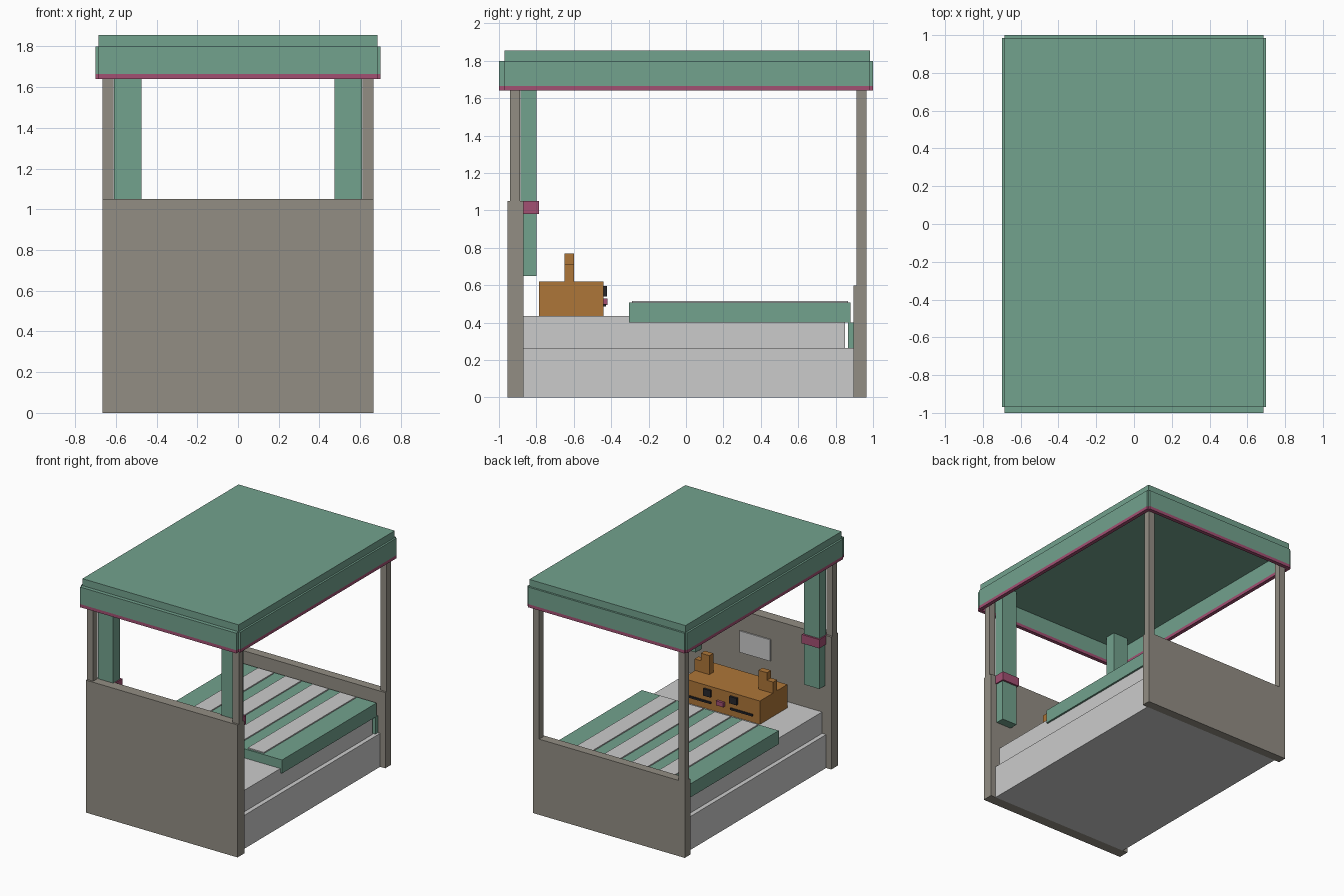
import bpy, bmesh

if "Cube" in bpy.data.objects:
    bpy.data.objects.remove(bpy.data.objects["Cube"])


def material(name, rgb):
    m = bpy.data.materials.new(name)
    m.diffuse_color = (*rgb, 1)
    m.use_nodes = True
    m.node_tree.nodes["Principled BSDF"].inputs["Base Color"].default_value = m.diffuse_color
    return m


WOOD = material("taupe_wood", (0.29, 0.27, 0.23))
GREEN = material("green_fabric", (0.17, 0.36, 0.27))
PINK = material("pink_trim", (0.36, 0.08, 0.17))
ORANGE = material("orange_plush", (0.42, 0.18, 0.04))
DARK = material("dark_detail", (0.02, 0.02, 0.025))


def box(name, x, y, z, mat=None):
    """Box spanning the given (min, max) ranges."""
    bm = bmesh.new()
    bmesh.ops.create_cube(bm, size=1)
    for v in bm.verts:
        v.co = [r[0] if c < 0 else r[1] for c, r in zip(v.co, (x, y, z))]
    me = bpy.data.meshes.new(name)
    bm.to_mesh(me)
    bm.free()
    if mat:
        me.materials.append(mat)
    ob = bpy.data.objects.new(name, me)
    bpy.context.collection.objects.link(ob)
    return ob


def pair(name, x, y, z, mat=None):
    """Two boxes mirrored across x = 0."""
    box(name + "_right", x, y, z, mat)
    box(name + "_left", (-x[1], -x[0]), y, z, mat)


def wide(half):
    return (-half, half)


# bed frame
box("headboard", wide(0.665), (-0.955, -0.87), (0, 1.05), WOOD)
box("footboard", wide(0.665), (0.895, 0.965), (0, 0.6), WOOD)
pair("head_post", (0.612, 0.665), (-0.94, -0.887), (1.05, 1.645), WOOD)
pair("foot_post", (0.612, 0.665), (0.912, 0.965), (0.6, 1.645), WOOD)
pair("head_post_top", (0.612, 0.665), (-0.94, -0.887), (1.645, 1.80), WOOD)
pair("foot_post_top", (0.612, 0.665), (0.912, 0.965), (1.645, 1.80), WOOD)
box("headboard_panel", wide(0.135), (-0.87, -0.86), (0.72, 0.89))

# base and mattress
box("bed_base", wide(0.62), (-0.87, 0.895), (0, 0.265))
box("mattress", wide(0.585), (-0.87, 0.85), (0.265, 0.435))

# striped blanket
box("blanket", wide(0.6), (-0.305, 0.88), (0.40, 0.507), GREEN)
box("blanket_foot_drop", wide(0.6), (0.865, 0.895), (0.265, 0.40), GREEN)
for i, cx in enumerate((-0.36, -0.12, 0.12, 0.36)):
    box(f"blanket_stripe_{i}", (cx - 0.07, cx + 0.07), (-0.29, 0.865), (0.50, 0.516))

# canopy roof, valances and trim
box("canopy_roof", wide(0.685), (-0.97, 0.985), (1.795, 1.855), GREEN)
for part, z, mat in (("valance", (1.665, 1.80), GREEN), ("valance_trim", (1.64, 1.665), PINK)):
    pair("side_" + part, (0.67, 0.70), (-0.97, 0.985), z, mat)
    box("front_" + part, wide(0.685), (-1.0, -0.97), z, mat)
    box("back_" + part, wide(0.685), (0.97, 1.0), z, mat)

# curtains with tie-backs
pair("curtain", (0.475, 0.61), (-0.885, -0.80), (0.65, 1.795), GREEN)
pair("curtain_tie", (0.465, 0.62), (-0.89, -0.785), (0.98, 1.05), PINK)

# animal-face pillow
box("pillow", wide(0.34), (-0.785, -0.44), (0.435, 0.62), ORANGE)
pair("pillow_horn_base", (0.215, 0.345), (-0.65, -0.60), (0.62, 0.71), ORANGE)
pair("pillow_horn_tip", (0.215, 0.29), (-0.65, -0.60), (0.71, 0.77), ORANGE)
pair("pillow_eye", (0.083, 0.147), (-0.44, -0.423), (0.54, 0.595), DARK)
pair("pillow_whisker", (0.085, 0.28), (-0.44, -0.428), (0.486, 0.5), DARK)
box("pillow_nose", wide(0.032), (-0.44, -0.42), (0.495, 0.53), PINK)
